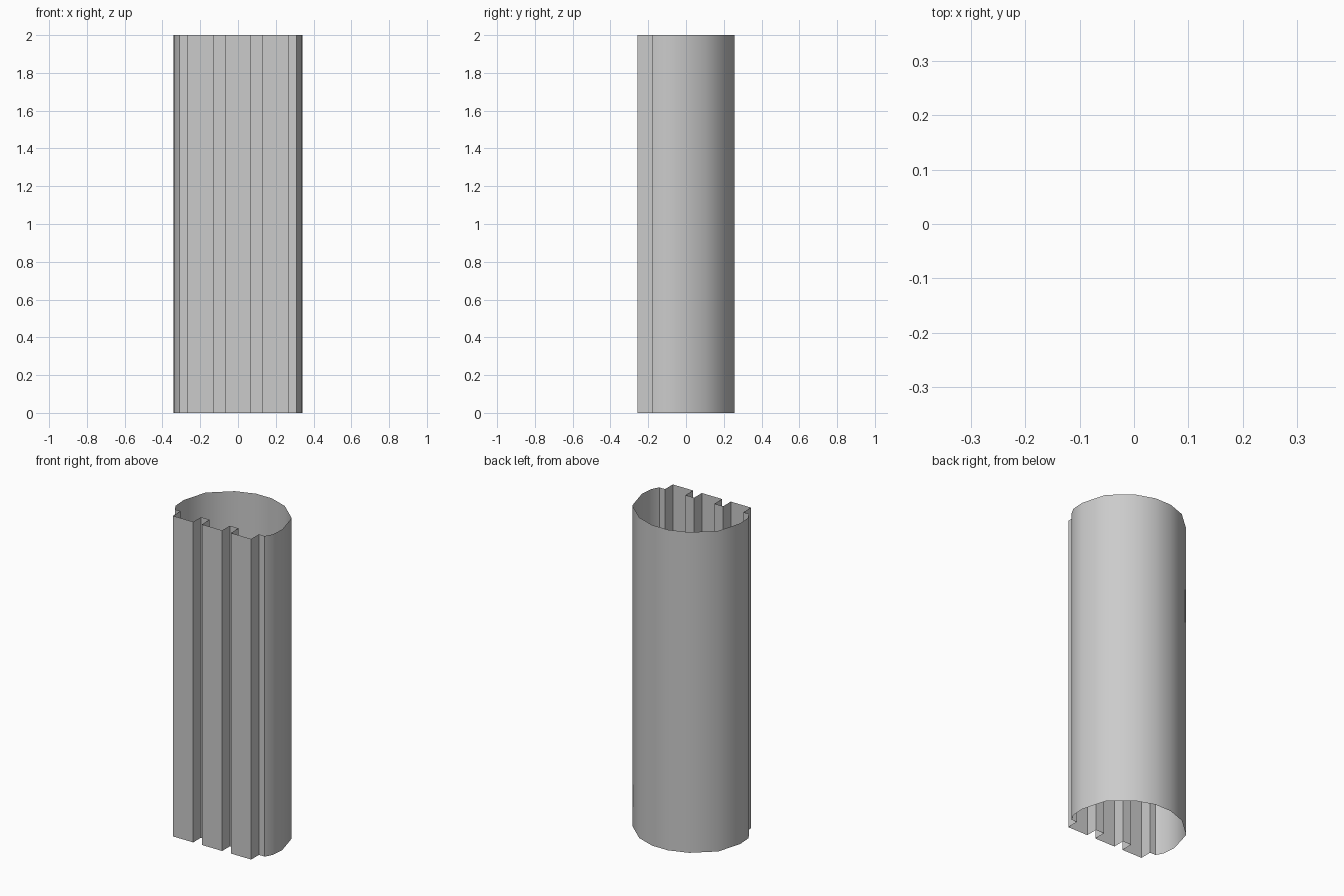
import bpy, bmesh, math

if "Cube" in bpy.data.objects:
    bpy.data.objects.remove(bpy.data.objects["Cube"])

HEIGHT = 2.0
FRONT, FLOOR = -0.256, -0.18      # rib face depth and groove floor depth

# right half of the cross-section, from the front centre round to the back
right = [(0.07, FRONT), (0.07, FLOOR), (0.13, FLOOR), (0.13, FRONT),   # rib and groove
         (0.27, FRONT), (0.27, FLOOR),                                 # outer rib
         (0.31, FLOOR), (0.335, -0.135),                               # corner bevel
         (0.341, -0.05), (0.297, 0.105), (0.172, 0.215), (0.055, 0.256)]  # back arc
profile = right + [(-x, y) for x, y in reversed(right)]

# open-ended fluted shell
bm = bmesh.new()
bottom = [bm.verts.new((x, y, 0)) for x, y in profile]
top = [bm.verts.new((x, y, HEIGHT)) for x, y in profile]
n = len(profile)
for i in range(n):
    j = (i + 1) % n
    bm.faces.new((bottom[i], bottom[j], top[j], top[i]))

mesh = bpy.data.meshes.new("fluted_column_shell")
bm.to_mesh(mesh)
bm.free()
shell = bpy.data.objects.new("fluted_column_shell", mesh)
bpy.context.collection.objects.link(shell)

# smooth back, crisp ribs
bpy.context.view_layer.objects.active = shell
shell.select_set(True)
bpy.ops.object.shade_smooth_by_angle(angle=math.radians(40))
